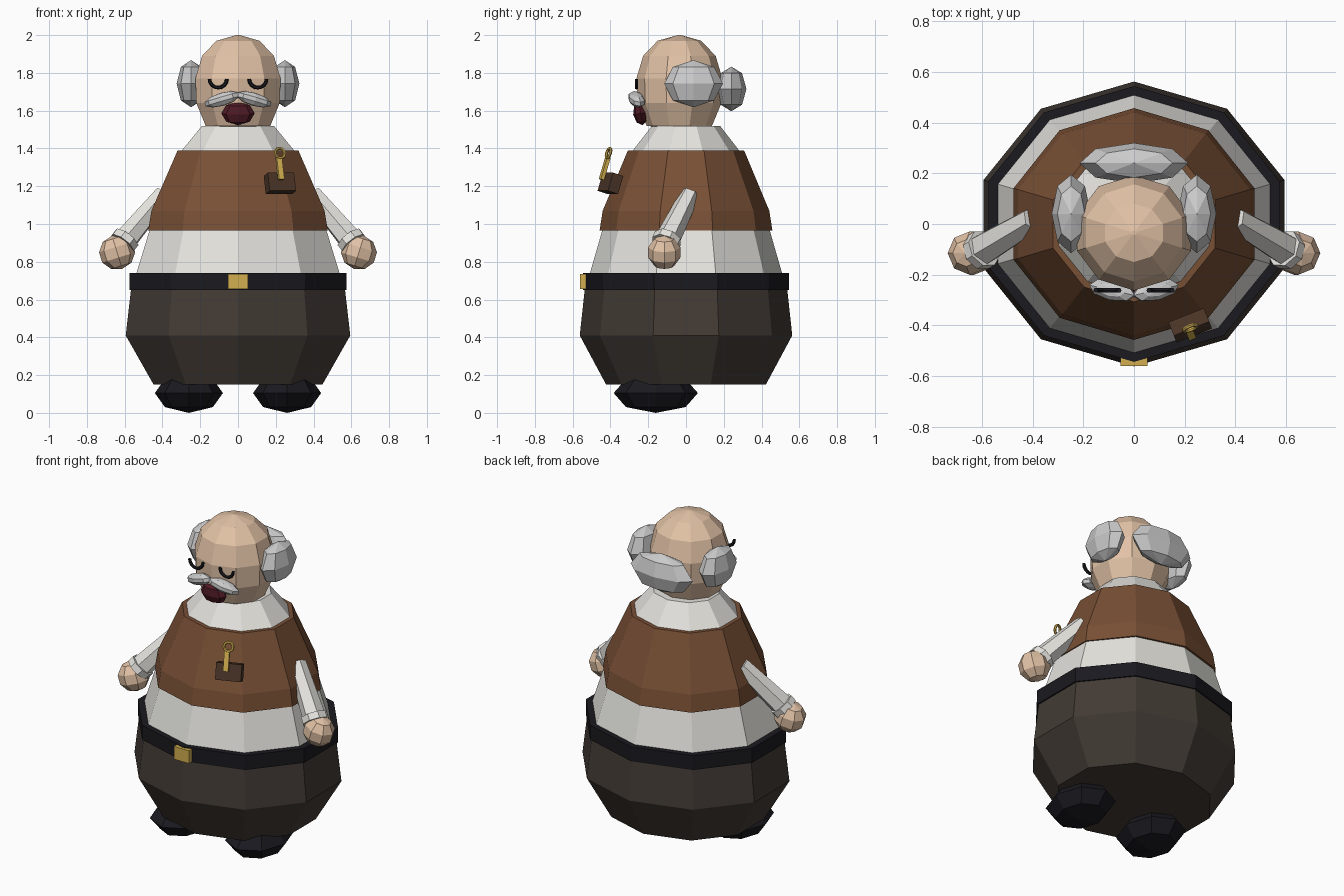
import bpy, bmesh
from math import sin, cos, pi
from mathutils import Vector, Matrix, Euler

if "Cube" in bpy.data.objects:
    bpy.data.objects.remove(bpy.data.objects["Cube"])


def material(name, rgb):
    m = bpy.data.materials.new(name)
    m.diffuse_color = (*rgb, 1)
    m.use_nodes = True
    m.node_tree.nodes["Principled BSDF"].inputs["Base Color"].default_value = m.diffuse_color
    return m


SKIN = material("skin", (0.76, 0.54, 0.38))
WHITE = material("off_white", (0.78, 0.77, 0.73))
HAIR = material("grey_white", (0.72, 0.73, 0.71))
BROWN = material("brown_cloth", (0.19, 0.08, 0.036))
LEATHER = material("dark_brown", (0.07, 0.035, 0.02))
DARK = material("trouser_cloth", (0.055, 0.043, 0.035))
BLACK = material("black", (0.01, 0.01, 0.014))
GOLD = material("gold", (0.65, 0.43, 0.08))
MAROON = material("maroon", (0.08, 0.01, 0.018))


def finish(name, bm, mat, matrix=None):
    if matrix:
        bm.transform(matrix)
    bmesh.ops.recalc_face_normals(bm, faces=bm.faces)
    me = bpy.data.meshes.new(name)
    bm.to_mesh(me)
    bm.free()
    me.materials.append(mat)
    ob = bpy.data.objects.new(name, me)
    bpy.context.collection.objects.link(ob)
    return ob


def place(loc, size=(1, 1, 1), rot=(0, 0, 0)):
    return Matrix.LocRotScale(Vector(loc), Euler(rot), Vector(size))


def lathe(name, profile, mat, squash=0.9, y=0, n=10):
    """Ten-sided elliptical shell from (radius, z) rings, capped at both ends."""
    bm = bmesh.new()
    rings = [[bm.verts.new((r * sin(2 * pi * i / n), y - squash * r * cos(2 * pi * i / n), z))
              for i in range(n)] for r, z in profile]
    for a, b in zip(rings, rings[1:]):
        for i in range(n):
            j = (i + 1) % n
            bm.faces.new((a[i], a[j], b[j], b[i]))
    bm.faces.new(rings[0])
    bm.faces.new(rings[-1])
    return finish(name, bm, mat)


def blob(name, loc, radii, mat, rot=(0, 0, 0), seg=8, rings=4):
    bm = bmesh.new()
    bmesh.ops.create_uvsphere(bm, u_segments=seg, v_segments=rings, radius=1)
    return finish(name, bm, mat, place(loc, radii, rot))


def box(name, loc, size, mat, rot=(0, 0, 0)):
    bm = bmesh.new()
    bmesh.ops.create_cube(bm, size=1)
    return finish(name, bm, mat, place(loc, size, rot))


def cone(name, p, q, r1, r2, mat, n=6):
    p, q = Vector(p), Vector(q)
    d = q - p
    bm = bmesh.new()
    bmesh.ops.create_cone(bm, cap_ends=True, segments=n, radius1=r1, radius2=r2, depth=d.length)
    m = Matrix.Translation((p + q) / 2) @ d.to_track_quat('Z', 'Y').to_matrix().to_4x4()
    return finish(name, bm, mat, m)


def torus(name, loc, major, minor, mat, rot=(0, 0, 0), start=0, sweep=2 * pi, n=12, k=6):
    """Ring or open arc in the XZ plane."""
    bm = bmesh.new()
    closed = sweep > 6.28
    loops = []
    for i in range(n if closed else n + 1):
        a = start + sweep * i / n
        loops.append([bm.verts.new(((major + minor * cos(2 * pi * j / k)) * cos(a),
                                    minor * sin(2 * pi * j / k),
                                    (major + minor * cos(2 * pi * j / k)) * sin(a)))
                      for j in range(k)])
    for a, b in zip(loops, loops[1:] + (loops[:1] if closed else [])):
        for j in range(k):
            bm.faces.new((a[j], a[(j + 1) % k], b[(j + 1) % k], b[j]))
    if not closed:
        bm.faces.new(loops[0])
        bm.faces.new(loops[-1])
    return finish(name, bm, mat, place(loc, (1, 1, 1), rot))


# Body layers
lathe("trousers", [(0.47, 0.15), (0.625, 0.41), (0.59, 0.70)], DARK)
lathe("belt", [(0.605, 0.65), (0.605, 0.74)], BLACK)
lathe("shirt", [(0.57, 0.70), (0.565, 0.74), (0.488, 0.98), (0.47, 1.07),
                (0.312, 1.39), (0.2, 1.52)], WHITE)
lathe("vest", [(0.5, 0.965), (0.482, 1.07), (0.336, 1.39)], BROWN, 0.915)
box("belt_buckle", (0, -0.54, 0.695), (0.105, 0.04, 0.08), GOLD)

# Head
lathe("head", [(0.02, 1.50), (0.18, 1.52), (0.232, 1.64), (0.237, 1.77),
               (0.2, 1.89), (0.12, 1.97), (0.01, 2.0)], SKIN, 0.96, -0.035)
blob("back_hair", (0, 0.24, 1.715), (0.215, 0.08, 0.118), HAIR)
blob("mouth", (0, -0.24, 1.585), (0.088, 0.04, 0.062), MAROON, (0.15, 0, 0))

# Paired parts
for s, side in ((1, "left"), (-1, "right")):
    blob(f"side_hair_{side}", (s * 0.248, 0.04, 1.743), (0.077, 0.155, 0.125), HAIR)
    blob(f"moustache_{side}", (s * 0.085, -0.262, 1.66), (0.1, 0.042, 0.035), HAIR,
         (0, s * 0.28, s * 0.22), 8, 5)
    torus(f"closed_eye_{side}", (s * 0.105, -0.262, 1.768), 0.046, 0.01, BLACK,
          start=pi, sweep=pi, n=8)
    cone(f"sleeve_{side}", (s * 0.395, 0.02, 1.155), (s * 0.605, -0.105, 0.905), 0.052, 0.068, WHITE)
    cone(f"cuff_{side}", (s * 0.59, -0.096, 0.925), (s * 0.613, -0.11, 0.895), 0.077, 0.077, WHITE, 8)
    blob(f"hand_{side}", (s * 0.64, -0.115, 0.85), (0.096, 0.09, 0.092), SKIN, (0, s * 0.3, 0), 8, 5)
    blob(f"shoe_{side}", (s * 0.26, -0.16, 0.105), (0.18, 0.223, 0.105), BLACK)

# Watch pocket, fob and ring on the chest
tilt = (-0.3, 0, 0.38)
box("watch_pocket", (0.222, -0.4, 1.215), (0.15, 0.06, 0.1), LEATHER, tilt)
box("watch_fob", (0.222, -0.43, 1.295), (0.03, 0.02, 0.125), GOLD, tilt)
torus("fob_ring", (0.222, -0.41, 1.375), 0.027, 0.008, GOLD, tilt)
